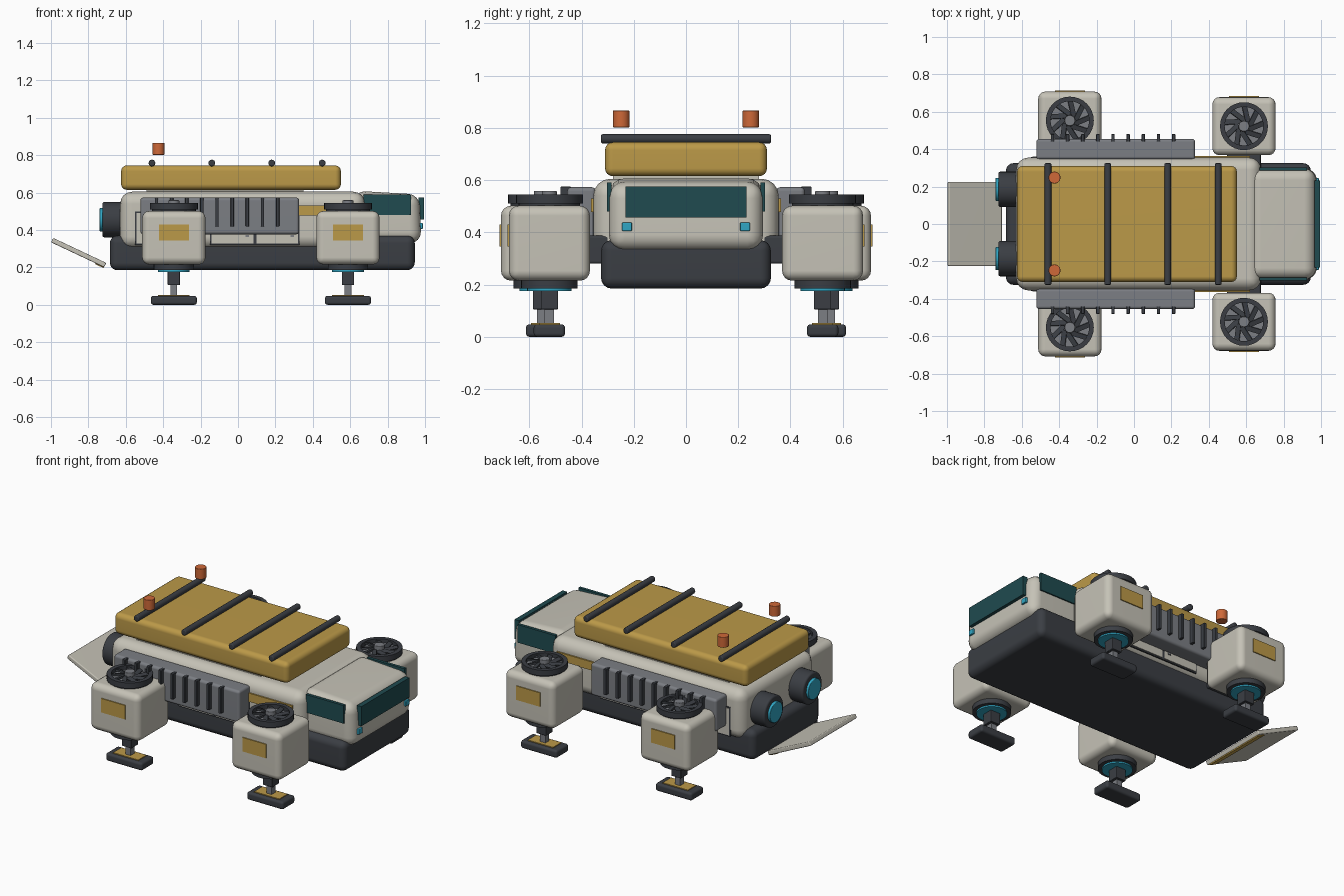
import bpy, bmesh, math
from mathutils import Matrix, Vector

if "Cube" in bpy.data.objects:
    bpy.data.objects.remove(bpy.data.objects["Cube"], do_unlink=True)


def material(name, r, g, b):
    m = bpy.data.materials.new(name)
    m.use_nodes = True
    m.diffuse_color = (r, g, b, 1)
    for n in m.node_tree.nodes:
        if n.type == 'BSDF_PRINCIPLED':
            n.inputs["Base Color"].default_value = (r, g, b, 1)
            n.inputs["Roughness"].default_value = 0.6
    return m


WHITE = material("off white", 0.56, 0.54, 0.47)
YELLOW = material("mustard yellow", 0.50, 0.32, 0.065)
DARK = material("charcoal", 0.043, 0.048, 0.057)
GREY = material("mid grey", 0.20, 0.21, 0.23)
TEAL = material("dark teal glass", 0.014, 0.07, 0.08)
CYAN = material("cyan glow", 0.03, 0.38, 0.55)
ORANGE = material("signal orange", 0.62, 0.14, 0.04)


def finish(name, bm, mat, place):
    """Turn a bmesh into a smooth object with sharp hard edges."""
    bmesh.ops.recalc_face_normals(bm, faces=bm.faces)
    me = bpy.data.meshes.new(name)
    bm.to_mesh(me)
    bm.free()
    me.materials.append(mat)
    me.shade_smooth()
    me.set_sharp_from_angle(angle=math.radians(40))
    ob = bpy.data.objects.new(name, me)
    ob.matrix_world = place
    bpy.context.collection.objects.link(ob)
    mod = ob.modifiers.new("flat faces", 'WEIGHTED_NORMAL')
    mod.keep_sharp = True
    return ob


def box(name, mat, x, y, z, bevel=0.0, rot=None, shape=None):
    """Box from (min, max) ranges, with optional bevel, tilt and reshaping."""
    lo, hi = Vector((min(x), min(y), min(z))), Vector((max(x), max(y), max(z)))
    bm = bmesh.new()
    bmesh.ops.create_cube(bm, size=1)
    bmesh.ops.scale(bm, vec=hi - lo, verts=bm.verts)
    if shape:
        shape(bm)
    if bevel:
        bmesh.ops.bevel(bm, geom=bm.edges[:], offset=bevel, segments=4,
                        profile=0.5, affect='EDGES', clamp_overlap=True)
    place = Matrix.Translation((lo + hi) / 2)
    return finish(name, bm, mat, place @ rot if rot else place)


def cylinder(name, mat, centre, radius, depth, axis='Z', sides=32, bevel=0.0):
    bm = bmesh.new()
    bmesh.ops.create_cone(bm, cap_ends=True, segments=sides, radius1=radius,
                          radius2=radius, depth=depth)
    if bevel:
        rims = [e for e in bm.edges if abs(e.verts[0].co.z - e.verts[1].co.z) < 1e-5]
        bmesh.ops.bevel(bm, geom=rims, offset=bevel, segments=3, profile=0.5,
                        affect='EDGES')
    turn = {'X': Matrix.Rotation(math.pi / 2, 4, 'Y'),
            'Y': Matrix.Rotation(math.pi / 2, 4, 'X'), 'Z': Matrix()}[axis]
    return finish(name, bm, mat, Matrix.Translation(centre) @ turn)


def ring(name, mat, centre, inner, outer, height):
    """Square-section ring spun around z."""
    bm = bmesh.new()
    h = height / 2
    vs = [bm.verts.new((r, 0, z)) for r, z in
          ((inner, -h), (outer, -h), (outer, h), (inner, h))]
    es = [bm.edges.new((vs[i], vs[i - 1])) for i in range(4)]
    bmesh.ops.spin(bm, geom=vs + es, cent=(0, 0, 0), axis=(0, 0, 1),
                   angle=math.tau, steps=32)
    bmesh.ops.remove_doubles(bm, verts=bm.verts, dist=0.0001)
    return finish(name, bm, mat, Matrix.Translation(centre))


# Hull and main body
box("lower_hull", DARK, (-0.685, 0.945), (-0.325, 0.325), (0.185, 0.37), 0.04)
box("upper_body", WHITE, (-0.63, 0.68), (-0.355, 0.355), (0.30, 0.605), 0.065)
box("roof_plinth", WHITE, (-0.49, 0.35), (-0.28, 0.28), (0.59, 0.625))


# Cabin with a gently falling roof
def slope_roof(bm):
    for v in bm.verts:
        if v.co.x > 0 and v.co.z > 0:
            v.co.z -= 0.02
            v.co.x -= 0.01


box("cabin", WHITE, (0.62, 0.98), (-0.295, 0.295), (0.33, 0.61), 0.06, shape=slope_roof)
box("windshield", TEAL, (0.965, 0.995), (-0.232, 0.232), (0.456, 0.575))

# Roof cargo and rails
box("roof_cargo", YELLOW, (-0.625, 0.55), (-0.31, 0.31), (0.615, 0.745), 0.03)
for i, x in enumerate((-0.46, -0.14, 0.18, 0.45)):
    cylinder(f"roof_rail_{i + 1}", DARK, (x, 0, 0.758), 0.018, 0.65, 'Y', 16, 0.006)

# Loading ramp, hinged low at the -x end
tilt = Matrix.Rotation(0.44, 4, 'Y')
box("ramp", WHITE, (-1.009, -0.695), (-0.225, 0.225), (0.266, 0.292), 0.006, tilt)
under = Vector((-0.852, 0, 0.279)) + tilt @ Vector((0.13, 0, -0.014))
box("ramp_hinge_strip", YELLOW, (under.x - 0.025, under.x + 0.025), (-0.21, 0.21),
    (under.z - 0.004, under.z + 0.004), 0, tilt)

for s, side in ((-1, "front"), (1, "back")):
    def across(a, b):
        return (s * a, s * b)

    # Cabin window and headlamp
    box(f"{side}_cabin_window", TEAL, (0.67, 0.925), across(0.285, 0.303), (0.48, 0.59))
    box(f"{side}_headlamp", CYAN, (0.95, 0.988), across(0.207, 0.245), (0.405, 0.438), 0.004)

    # Roof beacon
    cylinder(f"{side}_beacon", ORANGE, (-0.425, s * 0.248, 0.834), 0.032, 0.064, 'Z', 20, 0.003)

    # Rear engine
    cylinder(f"{side}_engine", DARK, (-0.665, s * 0.185, 0.455), 0.095, 0.12, 'X', 32, 0.012)
    cylinder(f"{side}_engine_glow", CYAN, (-0.73, s * 0.185, 0.455), 0.062, 0.02, 'X', 32, 0.004)

    # Side stripe and framed access panels with latches
    box(f"{side}_side_stripe", YELLOW, (0.0, 0.62), across(0.35, 0.364), (0.478, 0.53))
    for i, x in enumerate((-0.43, -0.03, 0.21)):
        w = 0.12
        box(f"{side}_panel_frame_{i + 1}", DARK, (x - w, x + w), across(0.35, 0.358), (0.32, 0.50))
        w -= 0.008
        box(f"{side}_panel_{i + 1}", WHITE, (x - w, x + w), across(0.35, 0.362), (0.328, 0.492))
        box(f"{side}_panel_latch_{i + 1}", GREY, (x + 0.07, x + 0.09), across(0.36, 0.368),
            (0.362, 0.374))

    # Radiator with upright fins
    box(f"{side}_radiator", GREY, (-0.522, 0.327), across(0.345, 0.455), (0.377, 0.573), 0.016)
    for i in range(9):
        x = -0.436 + i * 0.081
        box(f"{side}_radiator_fin_{i + 1}", DARK, (x - 0.009, x + 0.009), across(0.44, 0.481),
            (0.418, 0.575), 0.004)

    # Lift pods, one pair near each end
    for end, cx, cy in (("left", 0.588, 0.523), ("right", -0.343, 0.553)):
        n = f"{end}_{side}"
        y = s * cy

        def square(name, mat, hx, hy, z, bevel=0.0):
            box(f"{n}_{name}", mat, (cx - hx, cx + hx), (y - hy, y + hy), z, bevel)

        box(f"{n}_pod_arm", DARK, (cx - 0.09, cx + 0.09), across(0.28, 0.42), (0.28, 0.388), 0.01)
        square("pod", WHITE, 0.169, 0.155, (0.215, 0.502), 0.038)
        out = cy + 0.155
        box(f"{n}_pod_plate", YELLOW, (cx - 0.08, cx + 0.08), across(out - 0.004, out + 0.006),
            (0.345, 0.43))

        # Fan on top
        cylinder(f"{n}_fan_base", DARK, (cx, y, 0.507), 0.118, 0.02)
        cylinder(f"{n}_fan_disc", GREY, (cx, y, 0.513), 0.108, 0.014)
        ring(f"{n}_fan_ring", DARK, (cx, y, 0.527), 0.103, 0.128, 0.034)
        for k in range(9):
            spin = Matrix.Rotation(k * math.tau / 9, 4, 'Z')
            mid = spin @ Vector((0.066, 0, 0))
            bx, by = cx + mid.x, y + mid.y
            box(f"{n}_fan_blade_{k + 1}", DARK, (bx - 0.044, bx + 0.044),
                (by - 0.013, by + 0.013), (0.524, 0.534), 0,
                spin @ Matrix.Rotation(0.4, 4, 'Z') @ Matrix.Rotation(0.25, 4, 'X'))
        cylinder(f"{n}_fan_hub", GREY, (cx, y, 0.536), 0.029, 0.046, 'Z', 20, 0.004)

        # Thruster underneath
        cylinder(f"{n}_thruster_rim", DARK, (cx, y, 0.203), 0.108, 0.036)
        cylinder(f"{n}_thruster_glow", CYAN, (cx, y, 0.182), 0.085, 0.012)

        # Landing leg and foot
        square("leg_sleeve", DARK, 0.033, 0.033, (0.105, 0.19), 0.004)
        square("leg_piston", GREY, 0.018, 0.018, (0.04, 0.11))
        square("foot", DARK, 0.123, 0.06, (0, 0.048), 0.014)
        square("foot_tread", YELLOW, 0.085, 0.04, (0.045, 0.053))
